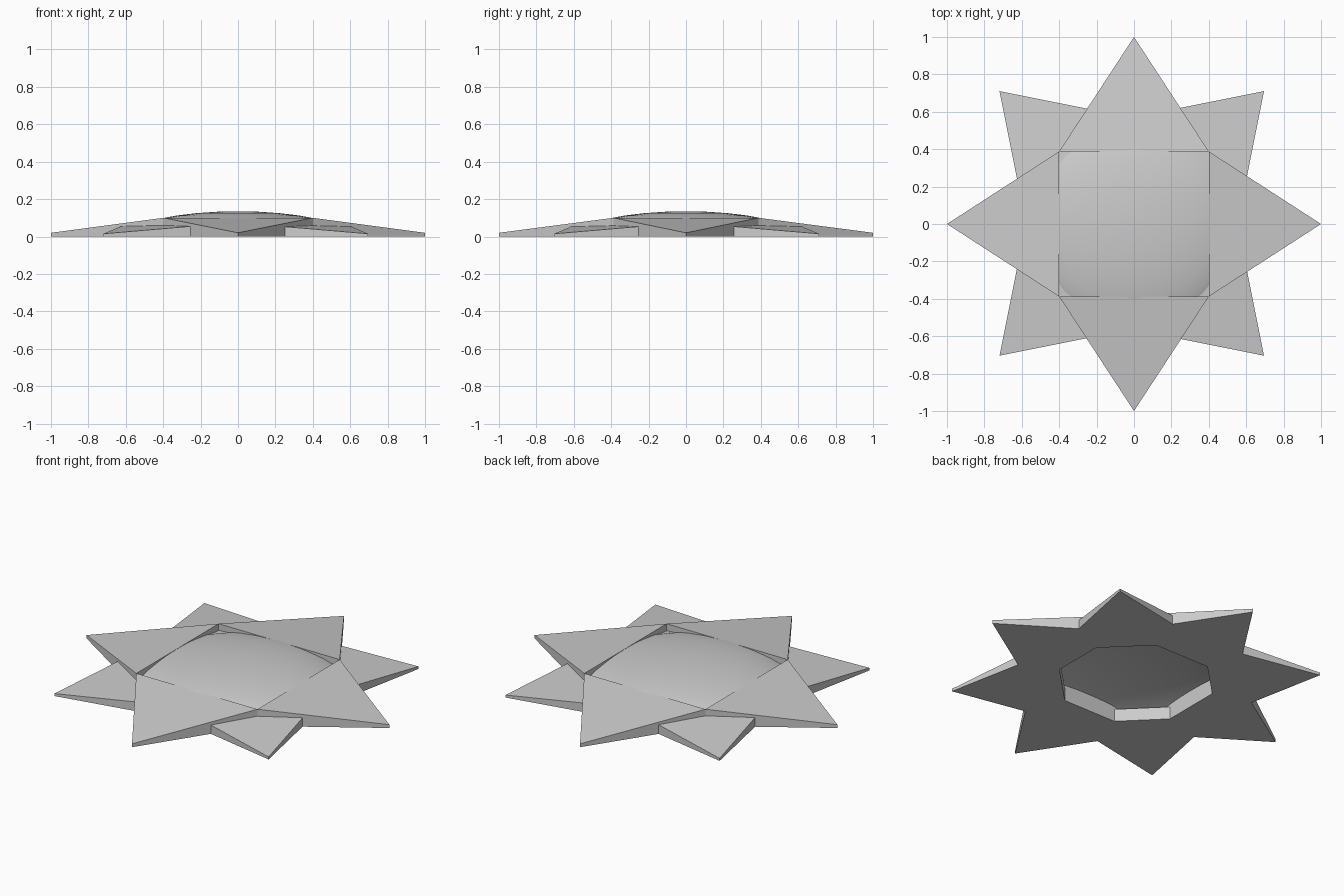
import bpy, bmesh, math
from mathutils import Matrix, Vector

if "Cube" in bpy.data.objects:
    bpy.data.objects.remove(bpy.data.objects["Cube"])


def star(name, cx, cy, tip_z, base_z, angle=0.0, offset=(0, 0)):
    """Four wedge-shaped points around an open rectangular centre."""
    bm = bmesh.new()
    points = [
        [(1, 0), (cx, cy), (cx, -cy)],
        [(0, 1), (-cx, cy), (cx, cy)],
        [(-1, 0), (-cx, -cy), (-cx, cy)],
        [(0, -1), (cx, -cy), (-cx, -cy)],
    ]
    for tri in points:
        low = [bm.verts.new((x, y, 0)) for x, y in tri]
        top = [bm.verts.new((x, y, z)) for (x, y), z in zip(tri, (tip_z, base_z, base_z))]
        bm.faces.new(top)
        bm.faces.new(low[::-1])
        for i in range(3):
            j = (i + 1) % 3
            bm.faces.new((low[i], low[j], top[j], top[i]))
    bmesh.ops.recalc_face_normals(bm, faces=bm.faces[:])
    bm.transform(Matrix.Translation((*offset, 0)) @ Matrix.Rotation(angle, 4, 'Z'))
    return make_object(name, bm)


def make_object(name, bm):
    mesh = bpy.data.meshes.new(name)
    bm.to_mesh(mesh)
    bm.free()
    obj = bpy.data.objects.new(name, mesh)
    bpy.context.collection.objects.link(obj)
    return obj


# Tall star along the axes, lower star turned onto the diagonals
star("upper_star", 0.4, 0.388, 0.02, 0.1)
star("lower_star", 0.4, 0.4, 0.015, 0.075, math.radians(45), (-0.012, 0.003))

# Shallow open dome filling the centre, its rim buried in the stars
bm = bmesh.new()
bmesh.ops.create_uvsphere(bm, u_segments=32, v_segments=16, radius=1)
bmesh.ops.delete(bm, geom=[v for v in bm.verts if v.co.z < -0.001], context='VERTS')
bmesh.ops.scale(bm, vec=Vector((0.59, 0.59, 0.135)), verts=bm.verts[:])
for f in bm.faces:
    f.smooth = True
make_object("centre_dome", bm)
